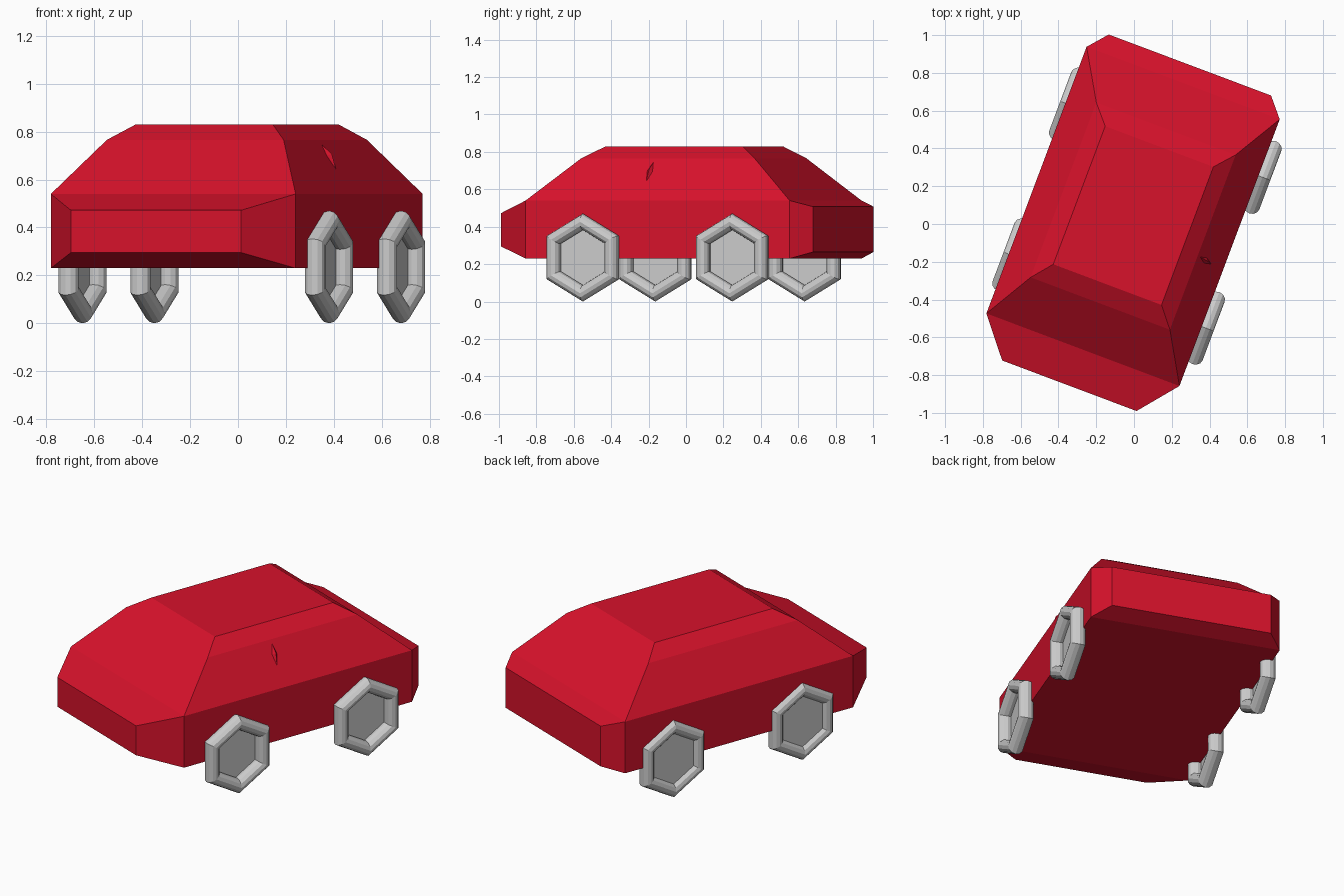
import bpy, bmesh, math
from mathutils import Matrix

if "Cube" in bpy.data.objects:
    bpy.data.objects.remove(bpy.data.objects["Cube"])

ANGLE = math.radians(-20.6)      # the whole car is turned about z
TURN = Matrix.Rotation(ANGLE, 4, 'Z')
CX = -0.019                      # body centre across the car

red = bpy.data.materials.new("red_paint")
red.diffuse_color = (0.68, 0.006, 0.024, 1)
red.use_nodes = True
red.node_tree.nodes["Principled BSDF"].inputs["Base Color"].default_value = red.diffuse_color


def finish(name, bm, mat=None):
    bmesh.ops.recalc_face_normals(bm, faces=bm.faces)
    bm.transform(TURN)
    me = bpy.data.meshes.new(name)
    bm.to_mesh(me)
    bm.free()
    ob = bpy.data.objects.new(name, me)
    bpy.context.collection.objects.link(ob)
    if mat:
        me.materials.append(mat)
    return ob


def bridge(bm, a, b, skip=()):
    for i in range(4):
        if i not in skip:
            j = (i + 1) % 4
            bm.faces.new((a[i], a[j], b[j], b[i]))


# Body: stacked rectangles (half width, front y, back y, z)
bm = bmesh.new()
levels = [(0.306, -0.35, 0.431, 0.83), (0.394, -0.457, 0.532, 0.766),
          (0.546, -0.718, 0.79, 0.54), (0.546, -0.718, 0.79, 0.23)]
rings = [[bm.verts.new((CX + sx * w, y, z))
          for sx, y in ((-1, f), (1, f), (1, b), (-1, b))]
         for w, f, b, z in levels]
roof, shoulder, belt, sill = rings
bm.faces.new(roof)
bm.faces.new(sill)
bridge(bm, roof, shoulder)
bridge(bm, shoulder, belt)
bridge(bm, belt, sill, skip=(0, 2))

# Tapered nose and tail (half width, y, bottom z, top z)
for (w, y, z0, z1), (l, r) in (((0.38, -0.922, 0.295, 0.472), (0, 1)),
                               ((0.459, 0.892, 0.265, 0.507), (3, 2))):
    end = [bm.verts.new((CX + sx * w, y, z))
           for sx, z in ((-1, z1), (1, z1), (1, z0), (-1, z0))]
    bm.faces.new(end)
    bridge(bm, [belt[l], belt[r], sill[r], sill[l]], end)
finish("car_body", bm, red)


# Wheels: six-sided tyre ring with a flat hub plate
def wheel(name, x, y, hub_x, R=0.191, r=0.044, sides=6, seg=12):
    cz = R + r

    def point(dx, rad, i):
        a = math.tau * i / sides
        return (x + dx, y + rad * math.sin(a), cz + rad * math.cos(a))

    bm = bmesh.new()
    loops = [[bm.verts.new(point(r * math.sin(math.tau * k / seg),
                                 R + r * math.cos(math.tau * k / seg), i))
              for k in range(seg)] for i in range(sides)]
    for i in range(sides):
        a, b = loops[i], loops[(i + 1) % sides]
        for k in range(seg):
            m = (k + 1) % seg
            bm.faces.new((a[k], a[m], b[m], b[k]))
    finish(name + "_tyre", bm)

    bm = bmesh.new()
    bm.faces.new([bm.verts.new(point(hub_x - x, R - r * 0.8, i))
                  for i in range(sides)])
    finish(name + "_hub", bm)


for end, y in (("front", -0.382), ("back", 0.471)):
    wheel(end + "_right_wheel", 0.55, y, CX + 0.55)
    wheel(end + "_left_wheel", -0.55, y, CX - 0.55)

# Small sliver standing out of the right window slope
bm = bmesh.new()
top, low, a, b, out = [bm.verts.new(p) for p in (
    (0.389, -0.04, 0.745), (0.458, -0.055, 0.642),
    (0.418, -0.065, 0.698), (0.424, -0.032, 0.695), (0.436, -0.047, 0.708))]
for p, q in ((top, a), (a, low), (low, b), (b, top)):
    bm.faces.new((p, q, out))
bm.faces.new((top, b, low, a))
finish("window_sliver", bm, red)
